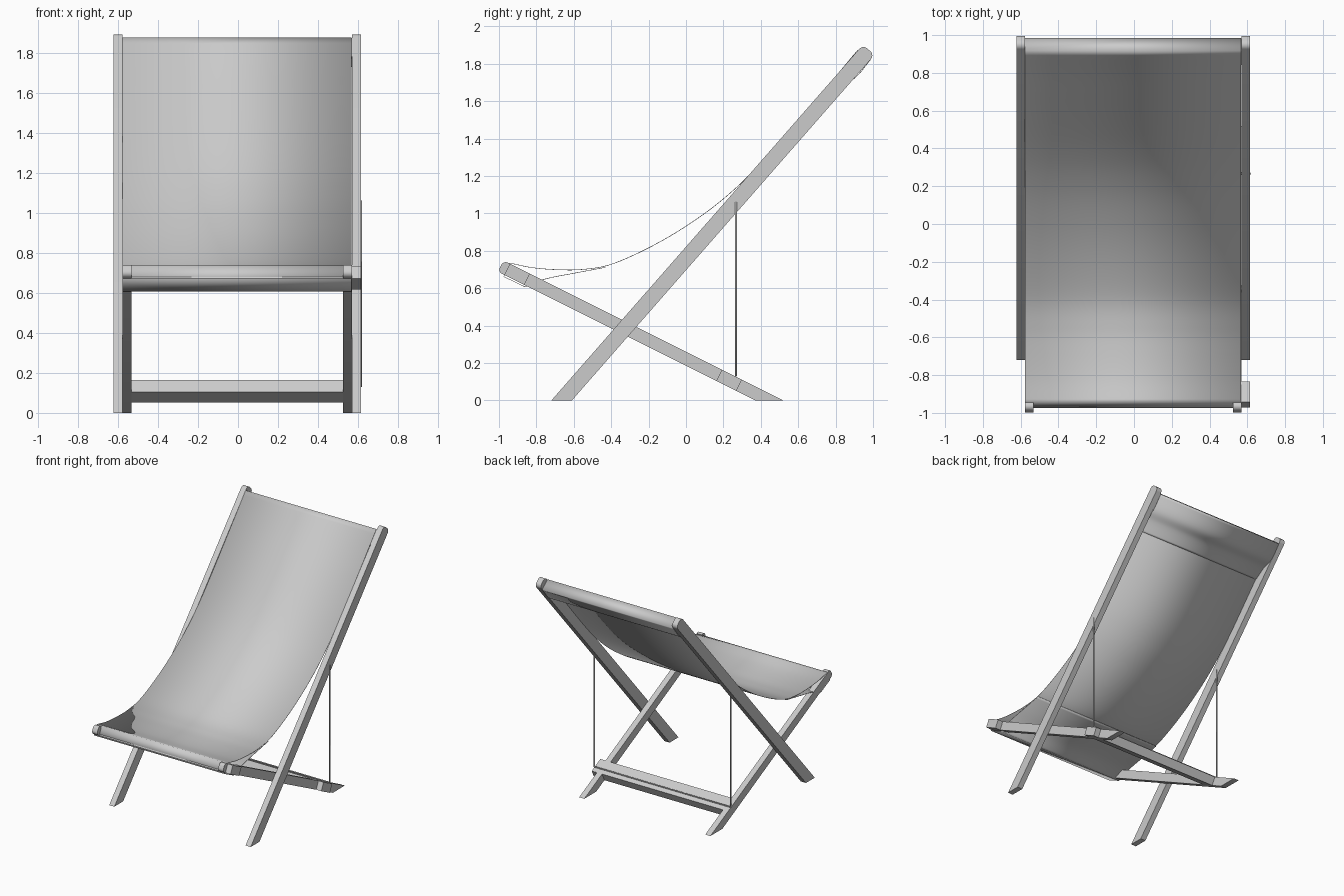
import bpy, bmesh, math
from mathutils import Vector

cube = bpy.data.objects.get("Cube")
if cube:
    bpy.data.objects.remove(cube, do_unlink=True)

GREY = (0.6, 0.6, 0.6, 1)
mat = bpy.data.materials.new("light_grey")
mat.use_nodes = True
mat.diffuse_color = GREY
mat.node_tree.nodes["Principled BSDF"].inputs["Base Color"].default_value = GREY


def finish(name, bm):
    bmesh.ops.recalc_face_normals(bm, faces=bm.faces)
    mesh = bpy.data.meshes.new(name)
    bm.to_mesh(mesh)
    bm.free()
    mesh.materials.append(mat)
    mesh.shade_smooth()
    mesh.set_sharp_from_angle(angle=math.radians(32))
    obj = bpy.data.objects.new(name, mesh)
    bpy.context.collection.objects.link(obj)
    return obj


def prism(name, profile, x0, x1):
    """Extrude a closed (y, z) profile along x."""
    bm = bmesh.new()
    face = bm.faces.new([bm.verts.new((x0, y, z)) for y, z in profile])
    out = bmesh.ops.extrude_face_region(bm, geom=[face])
    new = [v for v in out["geom"] if isinstance(v, bmesh.types.BMVert)]
    bmesh.ops.translate(bm, verts=new, vec=(x1 - x0, 0, 0))
    return finish(name, bm)


def arc(corner, u, v, r, steps=6):
    """Round a corner, arriving along u and leaving along v."""
    centre = corner - u * r + v * r
    angles = [i / steps * math.pi / 2 for i in range(steps + 1)]
    return [centre - v * r * math.cos(a) + u * r * math.sin(a) for a in angles]


def leg_profile(foot_a, foot_b, d, tip_a, width, r):
    """Slanted leg: flat foot on the floor, rounded tip."""
    n = (foot_b - foot_a).normalized()
    n = (n - d * n.dot(d)).normalized()
    return [foot_a] + arc(tip_a, d, n, r) + arc(tip_a + n * width, n, -d, r) + [foot_b]


def bar_profile(tip_a, d, n, inset, length, width):
    a = tip_a - d * inset
    b = a - d * length
    return [a, a + n * width, b + n * width, b]


def spline(pts, steps=8):
    """Smooth curve through the points."""
    p = [Vector(q) for q in pts]
    p = [p[0] * 2 - p[1]] + p + [p[-1] * 2 - p[-2]]
    out = []
    for a, b, c, e in zip(p, p[1:], p[2:], p[3:]):
        for i in range(steps):
            t = i / steps
            out.append(0.5 * (2 * b + (c - a) * t + (2 * a - 5 * b + 4 * c - e) * t * t
                              + (3 * b - a - 3 * c + e) * t ** 3))
    return out + [p[-2]]


# Long back legs
back_dir = Vector((0.659, 0.752)).normalized()
back_n = Vector((back_dir.y, -back_dir.x))
back_tip = Vector((0.946, 1.902))
back = leg_profile(Vector((-0.72, 0)), Vector((-0.61, 0)), back_dir, back_tip, 0.083, 0.03)
prism("back_leg_right", back, -0.622, -0.577)
prism("back_leg_left", back, 0.57, 0.615)

# Short seat legs
seat_dir = Vector((-2, 1)).normalized()
seat_n = Vector((-1, -2)).normalized()
seat_tip = Vector((-0.976, 0.748))
seat = leg_profile(Vector((0.52, 0)), Vector((0.37, 0)), seat_dir, seat_tip, 0.067, 0.025)
prism("seat_leg_right", seat, -0.577, -0.532)
prism("seat_leg_left", seat, 0.525, 0.57)

# Cross bars
prism("top_bar", bar_profile(back_tip, back_dir, back_n, 0.04, 0.12, 0.083), -0.577, 0.57)
prism("front_bar", bar_profile(seat_tip, seat_dir, seat_n, 0.038, 0.12, 0.067), -0.532, 0.615)
prism("lower_bar", bar_profile(seat_tip, seat_dir, seat_n, 1.305, 0.12, 0.067), -0.532, 0.615)

# Fabric sling: looped round the front bar, hanging, looped round the top bar
path = spline([(-0.43, 0.712), (-0.6, 0.68), (-0.75, 0.65), (-0.862, 0.608)])
path += [Vector((-0.974, 0.662))]
path += spline([(-0.943, 0.735), (-0.82, 0.71), (-0.68, 0.699), (-0.55, 0.701), (-0.4, 0.728),
                (-0.2, 0.816), (0, 0.932), (0.2, 1.078), (0.4, 1.27), (0.72, 1.638), (0.918, 1.873)])
path += spline([(0.984, 1.819), (0.9, 1.722), (0.81, 1.69), (0.72, 1.632)])
bm = bmesh.new()
rows = [[bm.verts.new((x, p.x, p.y)) for x in (-0.576, 0.567)] for p in path]
for a, b in zip(rows, rows[1:]):
    bm.faces.new((a[0], a[1], b[1], b[0]))
sling = finish("fabric_sling", bm)
thick = sling.modifiers.new("thickness", "SOLIDIFY")
thick.thickness = 0.003
thick.offset = 0

# Support cord: down one back leg, across the lower bar, up the other
curve = bpy.data.curves.new("support_cord", "CURVE")
curve.dimensions = "3D"
curve.bevel_depth = 0.006
curve.bevel_resolution = 2
curve.use_fill_caps = True
line = curve.splines.new("POLY")
corners = [(-0.578, 1.06), (-0.578, 0.133), (0.614, 0.133), (0.614, 1.06)]
line.points.add(len(corners) - 1)
for pt, (x, z) in zip(line.points, corners):
    pt.co = (x, 0.267, z, 1)
curve.materials.append(mat)
bpy.context.collection.objects.link(bpy.data.objects.new("support_cord", curve))
